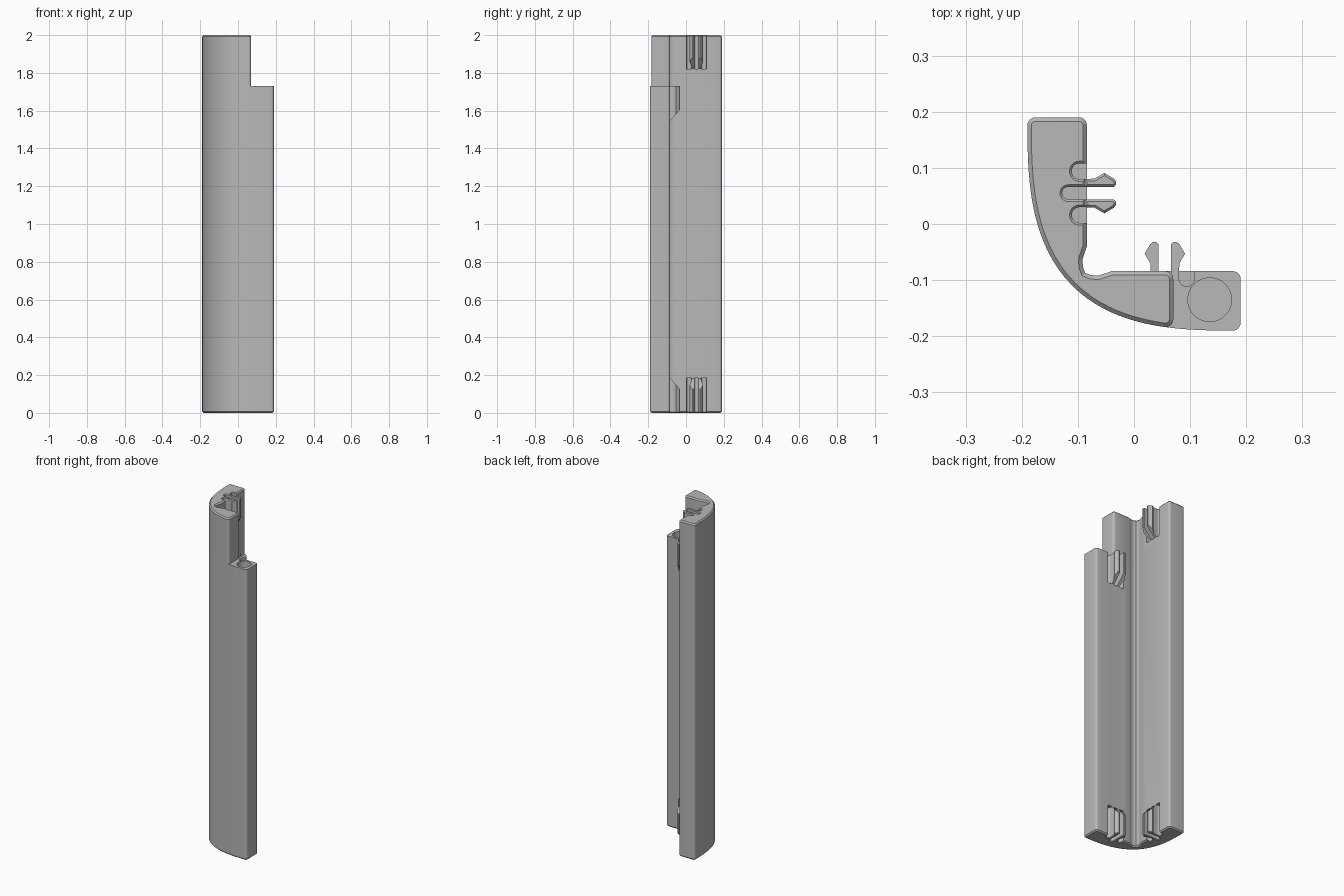
import bpy, bmesh, math
from mathutils import Vector

if "Cube" in bpy.data.objects:
    bpy.data.objects.remove(bpy.data.objects["Cube"], do_unlink=True)

grey = bpy.data.materials.new("light_grey_plastic")
grey.use_nodes = True
COLOUR = (0.48, 0.48, 0.48, 1)
grey.diffuse_color = COLOUR
grey.node_tree.nodes["Principled BSDF"].inputs["Base Color"].default_value = COLOUR

HALF, INNER, STEP, TOP = 0.19, -0.084, 1.73, 2.0
CLIP_MID, CHAMFER, SMALL = 0.055, 0.007, 0.004


def offset(pts, d):
    """Mitred outward offset of a counter-clockwise outline."""
    out = []
    for i, p in enumerate(pts):
        a = (p - pts[i - 1]).normalized()
        b = (pts[(i + 1) % len(pts)] - p).normalized()
        na, nb = Vector((a.y, -a.x)), Vector((b.y, -b.x))
        out.append(p + (na + nb) * d / max(1 + na.dot(nb), 0.3))
    return out


def prism(name, pts, rings):
    """Stack of outlines; each ring is (height, outward offset)."""
    pts = [Vector(p) for p in pts]
    if sum(p.cross(q) for p, q in zip(pts, pts[1:] + pts[:1])) < 0:
        pts.reverse()
    bm = bmesh.new()
    loops = [[bm.verts.new((p.x, p.y, z)) for p in offset(pts, d)] for z, d in rings]
    for lo, hi in zip(loops, loops[1:]):
        for i in range(len(pts)):
            j = (i + 1) % len(pts)
            bm.faces.new((lo[i], lo[j], hi[j], hi[i]))
    bm.faces.new(loops[0][::-1])
    bm.faces.new(loops[-1])
    bmesh.ops.recalc_face_normals(bm, faces=bm.faces)
    me = bpy.data.meshes.new(name)
    bm.to_mesh(me)
    bm.free()
    me.materials.append(grey)
    ob = bpy.data.objects.new(name, me)
    bpy.context.collection.objects.link(ob)
    return ob


def activate(ob):
    bpy.ops.object.select_all(action='DESELECT')
    ob.select_set(True)
    bpy.context.view_layer.objects.active = ob


def cut(body, cutter):
    activate(body)
    mod = body.modifiers.new("cut", 'BOOLEAN')
    mod.operation, mod.solver, mod.object = 'DIFFERENCE', 'EXACT', cutter
    bpy.ops.object.modifier_apply(modifier=mod.name)
    bpy.data.objects.remove(cutter, do_unlink=True)


def arc(cx, cy, r, a0, a1, n=6):
    return [(cx + r * math.cos(math.radians(a0 + (a1 - a0) * i / n)),
             cy + r * math.sin(math.radians(a0 + (a1 - a0) * i / n))) for i in range(n + 1)]


def outer(x, n=2.93):
    """Curved outside wall."""
    return HALF - 2 * HALF * (1 - ((HALF - x) / (2 * HALF)) ** n) ** (1 / n)


def wing(end, r=0.014):
    """Half of the cross-section, from the outer diagonal to the inner groove."""
    start = HALF - 2 * HALF * 0.5 ** (1 / 2.93)
    stop = end - r
    n = 18
    pts = [(start + (stop - start) * i / n, outer(start + (stop - start) * i / n))
           for i in range(n)]
    pts += arc(stop, outer(stop) + r, r, -90, 0)
    pts += arc(stop, INNER - r, r, 0, 90)
    pts += [(-0.04, INNER), (-0.051, -0.088), (-0.064, -0.092), (-0.077, -0.091), (-0.087, -0.087)]
    return pts


def section(end):
    left = [(y, x) for x, y in wing(HALF)]
    return wing(end) + left[::-1][1:-1]


# Main corner column and the shorter-footed upper part
column = prism("lower_column", section(HALF), [(0, -CHAMFER), (CHAMFER, 0), (STEP, 0)])
upper = prism("upper_column", section(0.07), [(STEP, 0), (TOP - CHAMFER, 0), (TOP, -CHAMFER)])

# Round socket in the step
cut(column, prism("socket_cutter", arc(0.135, -0.135, 0.039, 0, 351, 39),
                  [(STEP - 0.1, 0), (STEP + 0.1, 0)]))


def clip(name, body, swap, floor, rim, chamfered):
    """Two spring prongs between three slots, opening at the rim height."""
    up = 1 if rim > floor else -1
    place = (lambda u, v: (v, u)) if swap else (lambda u, v: (u, v))
    c = SMALL if chamfered else 0

    # Slots with rounded ends
    for mid, half, deep in ((0, 0.011, -0.128), (0.039, 0.014, -0.111), (-0.039, 0.014, -0.111)):
        shape = arc(deep + half, CLIP_MID + mid, half, 90, 270, 10)
        shape = [(-0.05, CLIP_MID + mid + half)] + shape + [(-0.05, CLIP_MID + mid - half)]
        rings = [(floor, 0), (rim - up * c, 0), (rim + up * 0.004, c + 0.004 if c else 0)]
        rings = rings if c else [(floor, 0), (rim + up * 0.01, 0)]
        cut(body, prism("slot_cutter", [place(*p) for p in shape], rings))

    # Barbed prongs with a sloping end
    barb = [(-0.088, 0.011), (-0.036, 0.011), (-0.032, 0.015), (-0.032, 0.021),
            (-0.036, 0.026), (-0.053, 0.036), (-0.070, 0.026), (-0.088, 0.025)]
    for side, word in ((1, "outer"), (-1, "inner")):
        shape = [place(u, CLIP_MID + side * v) for u, v in barb]
        rings = [(floor, 0), (rim - up * c, 0)] + ([(rim, -c)] if c else [])
        prong = prism(f"{name}_{word}_prong", shape, rings)
        for v in prong.data.vertices:
            if abs(v.co.z - floor) < 0.001:
                u = v.co.y if swap else v.co.x
                v.co.z += up * max(0, u - INNER) * 1.15


clip("bottom_right_wing", column, False, 0.185, 0, True)
clip("bottom_left_wing", column, True, 0.185, 0, True)
clip("step", column, True, 1.545, STEP, False)
clip("top", upper, False, 1.82, TOP, True)

# Smooth curved walls, crisp edges
for body in (column, upper):
    activate(body)
    bpy.ops.object.shade_smooth_by_angle(angle=math.radians(28))
